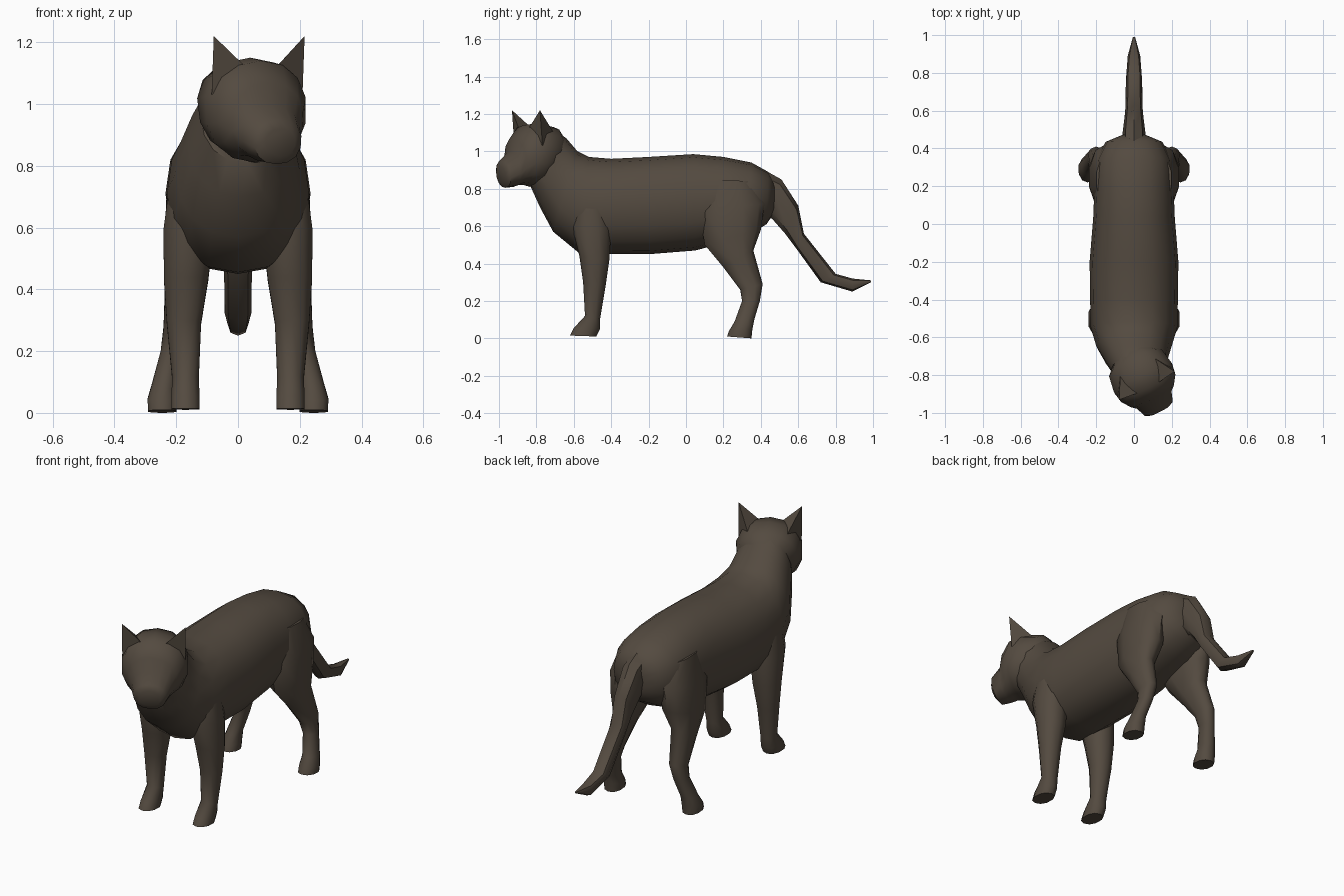
import bpy, bmesh, math
from mathutils import Matrix, Vector

fur = bpy.data.materials.new("dark_brown_fur")
fur.diffuse_color = (0.088, 0.069, 0.051, 1)


def finish(name, bm, matrix=None, angle=45):
    if matrix:
        bm.transform(matrix)
    bmesh.ops.recalc_face_normals(bm, faces=bm.faces)
    mesh = bpy.data.meshes.new(name)
    bm.to_mesh(mesh)
    bm.free()
    mesh.materials.append(fur)
    ob = bpy.data.objects.new(name, mesh)
    bpy.context.collection.objects.link(ob)
    bpy.ops.object.select_all(action='DESELECT')
    ob.select_set(True)
    bpy.context.view_layer.objects.active = ob
    bpy.ops.object.shade_smooth_by_angle(angle=math.radians(angle))
    return ob


def loft(name, rings, sides=12, side=1, matrix=None, power=0.9):
    """Each ring: (y, z) of one edge, (y, z) of the opposite edge, half width, centre x."""
    bm = bmesh.new()
    loops = []
    for ya, za, yb, zb, w, cx in rings:
        loop = []
        for i in range(sides):
            t = 2 * math.pi * i / sides
            c = math.copysign(abs(math.cos(t)) ** power, math.cos(t))
            s = math.copysign(abs(math.sin(t)) ** power, math.sin(t))
            loop.append(bm.verts.new((side * (cx + w * s),
                                      (ya + yb) / 2 + (ya - yb) / 2 * c,
                                      (za + zb) / 2 + (za - zb) / 2 * c)))
        loops.append(loop)
    for a, b in zip(loops, loops[1:]):
        for i in range(sides):
            j = (i + 1) % sides
            bm.faces.new((a[i], a[j], b[j], b[i]))
    bm.faces.new(loops[0])
    bm.faces.new(loops[-1])
    return finish(name, bm, matrix)


# Torso, chest and neck
loft("body", [
    (0.475, 0.83, 0.47, 0.67, 0.06, 0),
    (0.44, 0.89, 0.43, 0.61, 0.15, 0),
    (0.35, 0.94, 0.33, 0.55, 0.20, 0),
    (0.20, 0.97, 0.20, 0.51, 0.21, 0),
    (0.04, 0.985, 0.05, 0.47, 0.215, 0),
    (-0.20, 0.97, -0.20, 0.45, 0.235, 0),
    (-0.40, 0.96, -0.40, 0.45, 0.232, 0),
    (-0.52, 0.97, -0.57, 0.455, 0.23, 0),
    (-0.58, 1.00, -0.71, 0.57, 0.20, 0),
    (-0.64, 1.07, -0.78, 0.70, 0.17, 0.01),
    (-0.71, 1.12, -0.83, 0.81, 0.15, 0.03),
], sides=16)

# Drooping tail
loft("tail", [
    (0.42, 0.90, 0.42, 0.64, 0.06, 0),
    (0.51, 0.85, 0.46, 0.64, 0.06, 0),
    (0.60, 0.71, 0.53, 0.56, 0.05, 0),
    (0.63, 0.56, 0.59, 0.48, 0.046, 0),
    (0.80, 0.345, 0.72, 0.30, 0.043, 0),
    (0.89, 0.32, 0.89, 0.25, 0.033, 0),
    (0.99, 0.31, 0.99, 0.30, 0.006, 0),
], sides=8)

# Legs on both sides
for label, side in (("left", -1), ("right", 1)):
    loft("front_leg_" + label, [
        (-0.58, 0.76, -0.43, 0.80, 0.05, 0.17),
        (-0.61, 0.60, -0.40, 0.58, 0.085, 0.16),
        (-0.57, 0.44, -0.41, 0.42, 0.075, 0.168),
        (-0.55, 0.30, -0.43, 0.28, 0.058, 0.175),
        (-0.54, 0.12, -0.46, 0.10, 0.045, 0.17),
        (-0.60, 0.055, -0.46, 0.05, 0.048, 0.17),
        (-0.62, 0.015, -0.48, 0.01, 0.048, 0.17),
    ], sides=10, side=side)
    loft("hind_leg_" + label, [
        (0.12, 0.85, 0.35, 0.84, 0.05, 0.15),
        (0.07, 0.68, 0.42, 0.72, 0.08, 0.155),
        (0.10, 0.50, 0.40, 0.58, 0.08, 0.162),
        (0.20, 0.38, 0.36, 0.47, 0.055, 0.183),
        (0.29, 0.26, 0.41, 0.29, 0.043, 0.20),
        (0.30, 0.20, 0.395, 0.20, 0.037, 0.215),
        (0.26, 0.09, 0.365, 0.10, 0.04, 0.24),
        (0.23, 0.04, 0.355, 0.05, 0.05, 0.245),
        (0.22, 0.01, 0.35, 0.0, 0.048, 0.245),
    ], sides=10, side=side)

# Head, turned to one side
turn = Matrix.Translation((0.03, -0.78, 0)) @ Matrix.Rotation(math.radians(27), 4, 'Z')
loft("head", [
    (0.13, 1.07, 0.06, 0.87, 0.10, 0),
    (0.08, 1.13, 0.0, 0.83, 0.16, 0),
    (-0.02, 1.15, -0.06, 0.81, 0.175, 0),
    (-0.10, 1.14, -0.10, 0.82, 0.165, 0),
    (-0.16, 1.07, -0.13, 0.82, 0.13, 0),
    (-0.175, 1.00, -0.16, 0.81, 0.105, 0),
    (-0.23, 0.95, -0.21, 0.805, 0.085, 0),
    (-0.24, 0.92, -0.23, 0.83, 0.055, 0),
], sides=14, matrix=turn)

# Pointed ears
for label, side in (("left", -1), ("right", 1)):
    bm = bmesh.new()
    tip, inner, outer, back = (
        bm.verts.new((side * x, y, z)) for x, y, z in
        ((0.165, -0.085, 1.22), (0.045, -0.10, 1.11), (0.165, -0.07, 1.03), (0.10, 0.03, 1.10)))
    for f in ((inner, outer, tip), (outer, back, tip), (back, inner, tip), (inner, back, outer)):
        bm.faces.new(f)
    finish("ear_" + label, bm, turn, 30)
